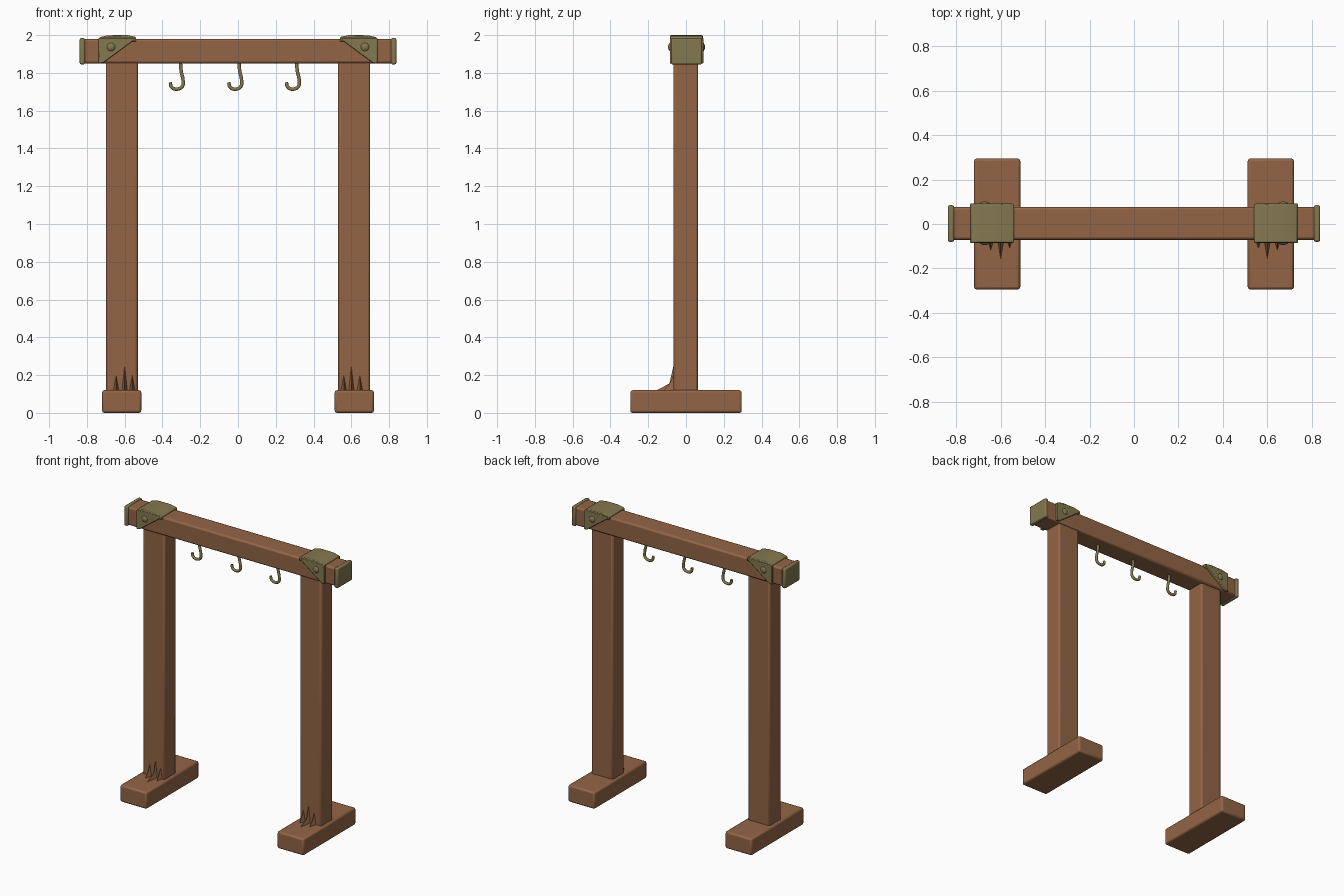
import bpy, bmesh, math
from mathutils import Vector

default = bpy.data.objects.get("Cube")
if default:
    bpy.data.objects.remove(default, do_unlink=True)


def material(name, color):
    m = bpy.data.materials.new(name)
    m.use_nodes = True
    m.diffuse_color = color
    for n in m.node_tree.nodes:
        if n.type == 'BSDF_PRINCIPLED':
            n.inputs["Base Color"].default_value = color
    return m


WOOD = material("brown wood", (0.29, 0.13, 0.06, 1))
METAL = material("aged brass", (0.23, 0.19, 0.08, 1))


def finish(name, bm, mat, bevel=0.0, segments=2):
    bmesh.ops.recalc_face_normals(bm, faces=bm.faces)
    mesh = bpy.data.meshes.new(name)
    bm.to_mesh(mesh)
    bm.free()
    mesh.materials.append(mat)
    ob = bpy.data.objects.new(name, mesh)
    bpy.context.collection.objects.link(ob)
    if bevel:
        mod = ob.modifiers.new("soft edges", 'BEVEL')
        mod.width, mod.segments = bevel, segments
    bpy.ops.object.select_all(action='DESELECT')
    ob.select_set(True)
    bpy.context.view_layer.objects.active = ob
    bpy.ops.object.shade_smooth_by_angle(angle=math.radians(40))
    return ob


def box(name, lo, hi, mat, bevel):
    bm = bmesh.new()
    bmesh.ops.create_cube(bm, size=1)
    lo, hi = Vector(lo), Vector(hi)
    for v in bm.verts:
        v.co = (lo + hi) / 2 + v.co * (hi - lo)
    return finish(name, bm, mat, bevel)


def prism(name, points, direction, mat, bevel=0.0):
    bm = bmesh.new()
    face = bm.faces.new([bm.verts.new(p) for p in points])
    ext = bmesh.ops.extrude_face_region(bm, geom=[face])
    moved = [g for g in ext["geom"] if isinstance(g, bmesh.types.BMVert)]
    bmesh.ops.translate(bm, verts=moved, vec=direction)
    return finish(name, bm, mat, bevel)


def span(side, a, b):
    return sorted((side * a, side * b))


# Crossbeam
box("crossbeam", (-0.825, -0.071, 1.85), (0.825, 0.077, 1.98), WOOD, 0.012)

for side, label in ((-1, "right"), (1, "left")):
    # Foot and post
    a, b = span(side, 0.512, 0.72)
    box(label + "_foot", (a, -0.295, 0), (b, 0.295, 0.12), WOOD, 0.012)
    a, b = span(side, 0.53, 0.70)
    box(label + "_post", (a, -0.067, 0.1), (b, 0.064, 1.87), WOOD, 0.012)

    # Splintered flare at the front of the post base
    for i, (x, height, reach) in enumerate(((0.56, 0.2, 0.11), (0.6, 0.25, 0.16), (0.645, 0.2, 0.12))):
        bm = bmesh.new()
        top = bm.verts.new((side * x, -0.066, height))
        back = [bm.verts.new((side * x + d, -0.06, 0.115)) for d in (-0.018, 0.018)]
        mid = bm.verts.new((side * x, -0.088, 0.155))
        tip = bm.verts.new((side * x, -reach, 0.118))
        for f in ((top, back[0], mid), (top, mid, back[1]), (mid, back[0], tip),
                  (mid, tip, back[1]), (top, back[1], back[0]), (back[0], back[1], tip)):
            bm.faces.new(f)
        finish(f"{label}_splinter_{i + 1}", bm, WOOD)

    # Metal end cap
    a, b = span(side, 0.81, 0.838)
    box(label + "_end_cap", (a, -0.08, 1.845), (b, 0.085, 1.985), METAL, 0.008)

    # Slightly domed bracket top
    profile = ((0.735, 1.965), (0.735, 1.988), (0.69, 1.999), (0.59, 2.0), (0.54, 1.99), (0.54, 1.965))
    prism(label + "_bracket_top", [(side * x, -0.084, z) for x, z in profile],
          (0, 0.173, 0), METAL, 0.005)

    # Triangular cheeks and their rivets, front and back
    cheek = ((0.738, 1.985), (0.542, 1.985), (0.555, 1.97), (0.715, 1.852), (0.738, 1.85))
    for y, facing in ((-0.086, "front"), (0.074, "back")):
        prism(f"{label}_{facing}_cheek", [(side * x, y, z) for x, z in cheek],
              (0, 0.018, 0), METAL, 0.004)
        bm = bmesh.new()
        bmesh.ops.create_uvsphere(bm, u_segments=16, v_segments=8, radius=0.026)
        for v in bm.verts:
            v.co = Vector((side * 0.672, y + 0.009, 1.937)) + v.co * Vector((1, 0.7, 1))
        finish(f"{label}_{facing}_rivet", bm, METAL)

# Hanging hooks
for x, label in ((-0.305, "right"), (0.005, "middle"), (0.31, "left")):
    curve = bpy.data.curves.new(label + "_hook", 'CURVE')
    curve.dimensions = '3D'
    curve.bevel_depth = 0.0095
    curve.bevel_resolution = 3
    curve.resolution_u = 6
    curve.use_fill_caps = True
    path = ((0, 1.86), (0.004, 1.81), (0.014, 1.76), (0.01, 1.728),
            (-0.018, 1.714), (-0.046, 1.724), (-0.054, 1.75))
    spline = curve.splines.new('BEZIER')
    spline.bezier_points.add(len(path) - 1)
    for p, (dx, z) in zip(spline.bezier_points, path):
        p.co = (x + dx, 0, z)
        p.handle_left_type = p.handle_right_type = 'AUTO'
    curve.materials.append(METAL)
    bpy.context.collection.objects.link(bpy.data.objects.new(label + "_hook", curve))
